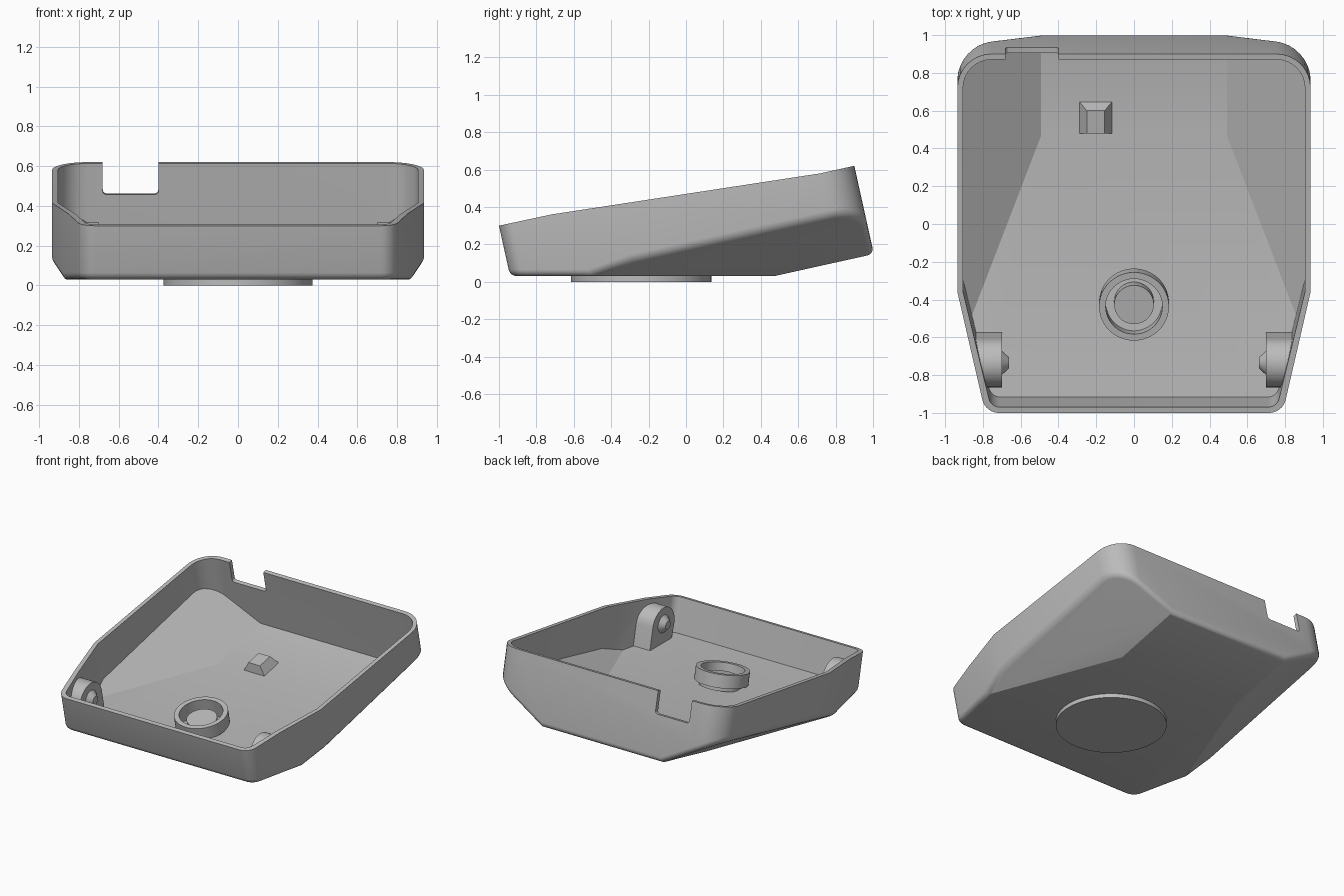
import bpy, bmesh, math
from mathutils import Vector, Matrix

cube = bpy.data.objects.get("Cube")
if cube:
    bpy.data.objects.remove(cube)

TILT = math.radians(12.5)
UP = Vector((0, -math.sin(TILT), math.cos(TILT)))   # direction of the walls
TILTED = Matrix.Rotation(TILT, 4, 'X')
WALL = 0.03

grey = bpy.data.materials.new("plain_grey")
grey.use_nodes = True
grey.diffuse_color = (0.5, 0.5, 0.5, 1)
grey.node_tree.nodes["Principled BSDF"].inputs["Base Color"].default_value = (0.5, 0.5, 0.5, 1)


def finish(name, bm, angle=28):
    bmesh.ops.recalc_face_normals(bm, faces=bm.faces)
    mesh = bpy.data.meshes.new(name)
    bm.to_mesh(mesh)
    bm.free()
    mesh.materials.append(grey)
    ob = bpy.data.objects.new(name, mesh)
    bpy.context.collection.objects.link(ob)
    bpy.ops.object.select_all(action='DESELECT')
    bpy.context.view_layer.objects.active = ob
    ob.select_set(True)
    bpy.ops.object.shade_smooth_by_angle(angle=math.radians(angle))
    return ob


def rim_height(y):
    steps = [(-1, 0.30), (-0.72, 0.36), (0.72, 0.58), (0.9, 0.62)]
    for (y0, z0), (y1, z1) in zip(steps, steps[1:]):
        if y <= y1 + 1e-6:
            break
    return z0 + (z1 - z0) * (y - y0) / (y1 - y0)


def fillet(a, b, c, radius, steps=8):
    # arc that rounds corner b between a and c
    a, b, c = Vector(a), Vector(b), Vector(c)
    u, v = (a - b).normalized(), (c - b).normalized()
    half = u.angle(v) / 2
    centre = b + (u + v).normalized() * radius / math.sin(half)
    s = b + u * radius / math.tan(half) - centre
    e = b + v * radius / math.tan(half) - centre
    total = s.angle(e)
    return [centre + (s * math.sin(total * (1 - i / steps)) + e * math.sin(total * i / steps))
            / math.sin(total) for i in range(steps + 1)]


def rim_loop(d):
    # rim outline, inset by d, lifted onto the sloping rim
    front, mid, back = (0.787 - d, -1 + d), (0.935 - d, -0.36), (0.935 - d, 0.9 - d)
    side = fillet((0, -1 + d), front, mid, 0.09 - d)
    t = (-0.72 - front[1]) / (mid[1] - front[1])
    side.append(Vector(front).lerp(Vector(mid), t))
    side.append(Vector(mid))
    side += fillet(mid, back, (0, 0.9 - d), 0.18 - d)
    outline = side + [Vector((-p.x, p.y)) for p in reversed(side)]
    return [Vector((p.x, p.y, rim_height(p.y))) for p in outline]


def tub(bm, d):
    # walls swept down from the rim, closed by the four underside planes
    part = bmesh.new()
    loop = rim_loop(d)
    top = [part.verts.new(p) for p in loop]
    low = [part.verts.new(p - UP) for p in loop]
    for i in range(len(top)):
        j = (i + 1) % len(top)
        part.faces.new((top[i], low[i], low[j], top[j]))
    planes = [((0, 0, 0.03), (0, 0, -1)), ((0, 0.47, 0.03), -UP),
              ((0.5, 0.47, 0.03), (0.577, 0.222, -1)), ((-0.5, 0.47, 0.03), (-0.577, 0.222, -1))]
    for co, no in planes:
        no = Vector(no).normalized()
        cut = bmesh.ops.bisect_plane(part, geom=part.verts[:] + part.edges[:] + part.faces[:],
                                     plane_co=Vector(co) - no * d, plane_no=no, clear_outer=True)
        edges = [g for g in cut["geom_cut"] if isinstance(g, bmesh.types.BMEdge)]
        bmesh.ops.edgeloop_fill(part, edges=edges)
    bmesh.ops.remove_doubles(part, verts=part.verts, dist=0.002)
    part.normal_update()
    bmesh.ops.recalc_face_normals(part, faces=part.faces)
    if d == 0:
        # soften the edge between walls and underside
        soft = []
        for e in part.edges:
            if len(e.link_faces) == 2:
                k = sorted(abs(f.normal.dot(UP)) for f in e.link_faces)
                if k[0] < 0.2 and k[1] > 0.4:
                    soft.append(e)
        bmesh.ops.bevel(part, geom=soft, offset=0.035, segments=4, profile=0.5,
                        affect='EDGES', clamp_overlap=False)
    mesh = bpy.data.meshes.new("tub_part")
    part.to_mesh(mesh)
    part.free()
    bm.from_mesh(mesh)
    bpy.data.meshes.remove(mesh)


# Shell: outer tub, inner tub and the rim between them
bm = bmesh.new()
tub(bm, 0)
tub(bm, WALL)
outer = [bm.verts.new(p) for p in rim_loop(0)]
inner = [bm.verts.new(p) for p in rim_loop(WALL)]
for i in range(len(outer)):
    j = (i + 1) % len(outer)
    bm.faces.new((outer[i], outer[j], inner[j], inner[i]))
bmesh.ops.remove_doubles(bm, verts=bm.verts, dist=0.0005)
shell = finish("shell", bm)

# Notch in the back wall
bm = bmesh.new()
bmesh.ops.create_cube(bm, size=1, matrix=Matrix.Translation((-0.54, 0.9, 0.66))
                      @ TILTED @ Matrix.Diagonal((0.28, 0.2, 0.4, 1)))
bmesh.ops.bevel(bm, geom=[e for e in bm.edges if abs((e.verts[0].co - e.verts[1].co).x) < 0.01
                          and abs((e.verts[0].co - e.verts[1].co).y) > 0.15],
                offset=0.02, segments=3, profile=0.5, affect='EDGES')
cutter = finish("notch_cutter", bm)
cutter.hide_render = True
mod = shell.modifiers.new("notch", 'BOOLEAN')
mod.operation, mod.solver, mod.object = 'DIFFERENCE', 'EXACT', cutter
bpy.context.view_layer.objects.active = shell
bpy.ops.object.modifier_apply(modifier=mod.name)
bpy.data.objects.remove(cutter)


def lathe(name, profile, matrix, steps=48):
    # closed ring profile of (radius, height) spun about its axis
    bm = bmesh.new()
    verts = [bm.verts.new((r, 0, z)) for r, z in profile]
    edges = [bm.edges.new((a, b)) for a, b in zip(verts, verts[1:])]
    bmesh.ops.spin(bm, geom=verts + edges, cent=(0, 0, 0), axis=(0, 0, 1),
                   angle=math.tau, steps=steps, use_duplicate=False)
    bmesh.ops.remove_doubles(bm, verts=bm.verts, dist=0.0001)
    bmesh.ops.transform(bm, matrix=matrix, verts=bm.verts)
    return finish(name, bm)


# Round foot, socket ring and pin
lathe("foot_disc", [(0, 0), (0.375, 0), (0.375, 0.04), (0, 0.04)],
      Matrix.Translation((0, -0.24, 0)), 64)
socket = Matrix.Translation((0, -0.412, 0.06)) @ TILTED
lathe("socket_ring", [(0.15, -0.01), (0.15, 0.115), (0.185, 0.115), (0.185, 0.02)], socket)
lathe("socket_pin", [(0.105, -0.01), (0.105, 0.07), (0, 0.07)], socket)

# Arched hinge lugs with tapered pivots
for side, label in ((1, "left"), (-1, "right")):
    bm = bmesh.new()
    arch = [(0.13 * math.cos(math.pi * i / 16), 0.13 * math.sin(math.pi * i / 16)) for i in range(17)]
    arch = [(0.13, -0.16)] + arch + [(-0.13, -0.16)]
    rings = ([], [])
    for y, z in arch:
        p = TILTED @ Vector((0, y, z)) + Vector((0, -0.735, 0.19))
        p.z = max(p.z, 0.045)
        wall_x = 0.915 + (y - 0.735 + 0.36) * 0.234
        rings[0].append(bm.verts.new((side * 0.70, p.y, p.z)))
        rings[1].append(bm.verts.new((side * wall_x, p.y, p.z)))
    bm.faces.new(rings[0])
    bm.faces.new(rings[1])
    for i in range(len(arch)):
        j = (i + 1) % len(arch)
        bm.faces.new((rings[0][i], rings[0][j], rings[1][j], rings[1][i]))
    finish(label + "_lug", bm)
    lathe(label + "_pivot", [(0.065, -0.01), (0.065, 0), (0.03, 0.037), (0, 0.037)],
          Matrix.Translation((side * 0.70, -0.735, 0.20))
          @ Matrix.Rotation(-side * math.pi / 2, 4, 'Y'), 24)

# Small wedge on the floor, upright in front and sloped on the other sides
bm = bmesh.new()
base = [(-0.295, 0.48, 0.05), (-0.11, 0.48, 0.05), (-0.11, 0.655, 0.09), (-0.295, 0.655, 0.09)]
crest = [(-0.25, 0.48, 0.13), (-0.155, 0.48, 0.13), (-0.155, 0.6, 0.155), (-0.25, 0.6, 0.155)]
lower, upper = [[bm.verts.new(p) for p in ring] for ring in (base, crest)]
bm.faces.new(lower)
bm.faces.new(upper)
for i in range(4):
    j = (i + 1) % 4
    bm.faces.new((lower[i], lower[j], upper[j], upper[i]))
finish("floor_wedge", bm, 10)
